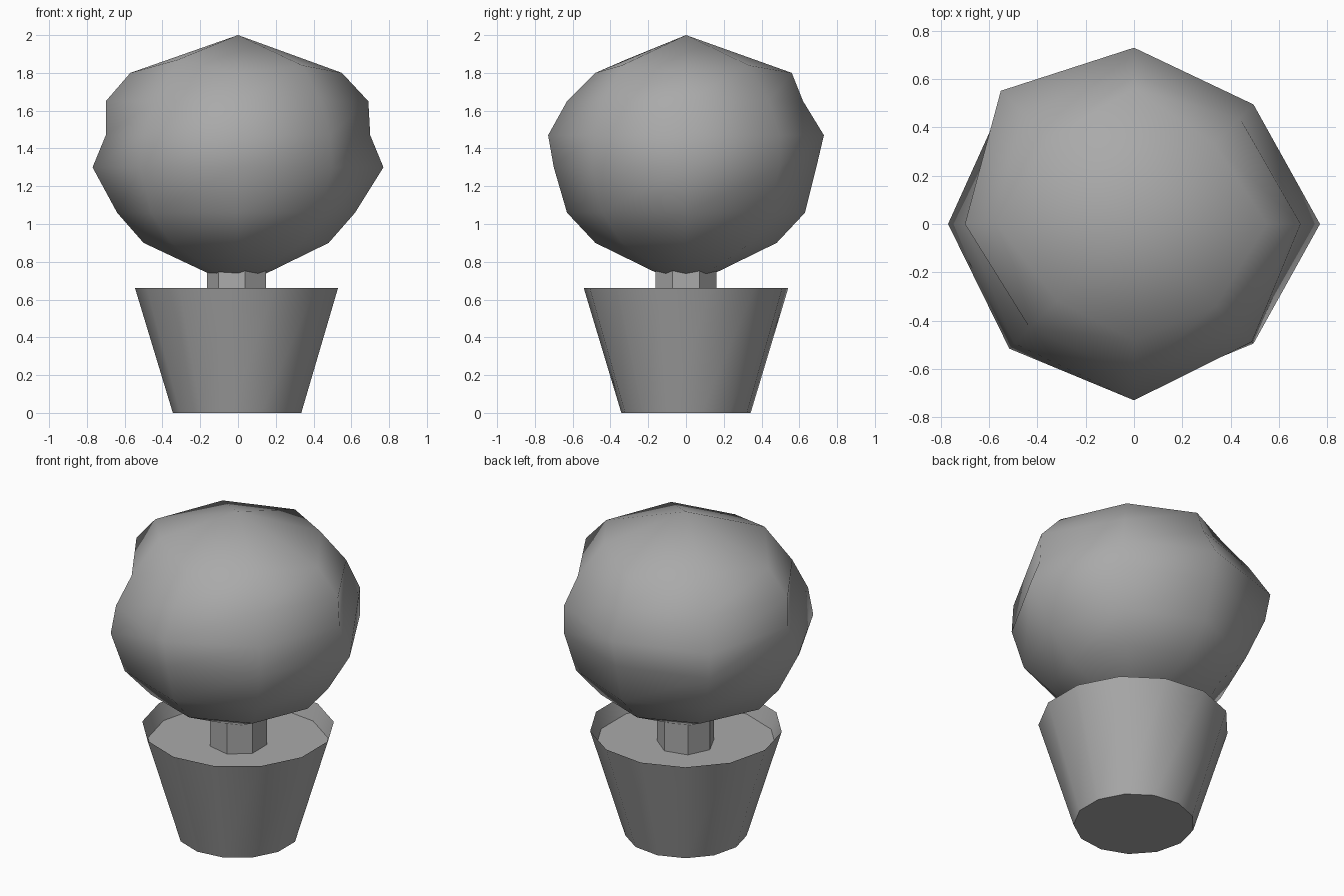
import bpy
import bmesh
from math import cos, sin, pi, radians

old_cube = bpy.data.objects.get("Cube")
if old_cube:
    bpy.data.objects.remove(old_cube, do_unlink=True)

# One plain grey for every part
grey = bpy.data.materials.new("plain_grey")
grey.use_nodes = True
colour = (0.4, 0.4, 0.4, 1)
grey.diffuse_color = colour
grey.node_tree.nodes["Principled BSDF"].inputs["Base Color"].default_value = colour


def add_object(name, bm, angle):
    """Turn a bmesh into a named, smoothly shaded grey object."""
    bmesh.ops.recalc_face_normals(bm, faces=bm.faces[:])
    mesh = bpy.data.meshes.new(name)
    bm.to_mesh(mesh)
    bm.free()
    mesh.materials.append(grey)
    obj = bpy.data.objects.new(name, mesh)
    bpy.context.collection.objects.link(obj)
    bpy.ops.object.select_all(action="DESELECT")
    obj.select_set(True)
    bpy.context.view_layer.objects.active = obj
    bpy.ops.object.shade_smooth_by_angle(angle=radians(angle))
    return obj


def add_ring(bm, radius, z, sides):
    """A ring of vertices with its first corner on -x."""
    angles = [pi + 2 * pi * i / sides for i in range(sides)]
    return [bm.verts.new((radius * cos(a), radius * sin(a), z)) for a in angles]


def bridge(bm, lower, upper):
    count = len(lower)
    for i in range(count):
        j = (i + 1) % count
        bm.faces.new((lower[i], lower[j], upper[j], upper[i]))


def add_taper(name, sides, bottom, top, closed_bottom=False):
    """Tapered tube between two (radius, height) pairs, open at the top."""
    bm = bmesh.new()
    lower, upper = (add_ring(bm, r, z, sides) for r, z in (bottom, top))
    bridge(bm, lower, upper)
    if closed_bottom:
        bm.faces.new(lower[::-1])
    return add_object(name, bm, 40)


# Thin-walled pot and the trunk rising from its soil
add_taper("pot", 13, (0.345, 0), (0.545, 0.66), closed_bottom=True)
add_taper("trunk", 7, (0.165, 0.55), (0.165, 0.78))

# Flat soil disc a little below the rim
soil = bmesh.new()
soil.faces.new(add_ring(soil, 0.513, 0.56, 13))
add_object("soil", soil, 40)

# Lumpy eight-sided crown: radii down each meridian, anticlockwise from +x
heights = (1.8, 1.65, 1.47, 1.3, 1.06, 0.9)
meridians = (
    (0.55, 0.69, 0.70, 0.77, 0.62, 0.48),
    (0.47, 0.62, 0.70, 0.70, 0.63, 0.49),
    (0.56, 0.62, 0.73, 0.69, 0.63, 0.48),
    (0.50, 0.66, 0.78, 0.75, 0.64, 0.48),
    (0.57, 0.70, 0.70, 0.77, 0.64, 0.50),
    (0.45, 0.61, 0.70, 0.73, 0.65, 0.50),
    (0.48, 0.63, 0.73, 0.70, 0.63, 0.48),
    (0.48, 0.62, 0.69, 0.70, 0.63, 0.48),
)
crown = bmesh.new()
rings = []
for level, height in enumerate(heights):
    ring = []
    for i, radii in enumerate(meridians):
        a = i * pi / 4
        # Diagonal corners of the top ring sit higher
        lift = 0.04 if level == 0 and i % 2 else 0
        lift += 0.03 if level == 0 and i == 5 else 0
        ring.append(crown.verts.new((radii[level] * cos(a), radii[level] * sin(a), height + lift)))
    rings.append(ring)
for upper, lower in zip(rings, rings[1:]):
    bridge(crown, lower, upper)
for ring, z in ((rings[0], 2.0), (rings[-1], 0.665)):
    pole = crown.verts.new((0, 0, z))
    for i in range(len(ring)):
        crown.faces.new((ring[i], ring[(i + 1) % len(ring)], pole))
add_object("leaf_crown", crown, 60)
